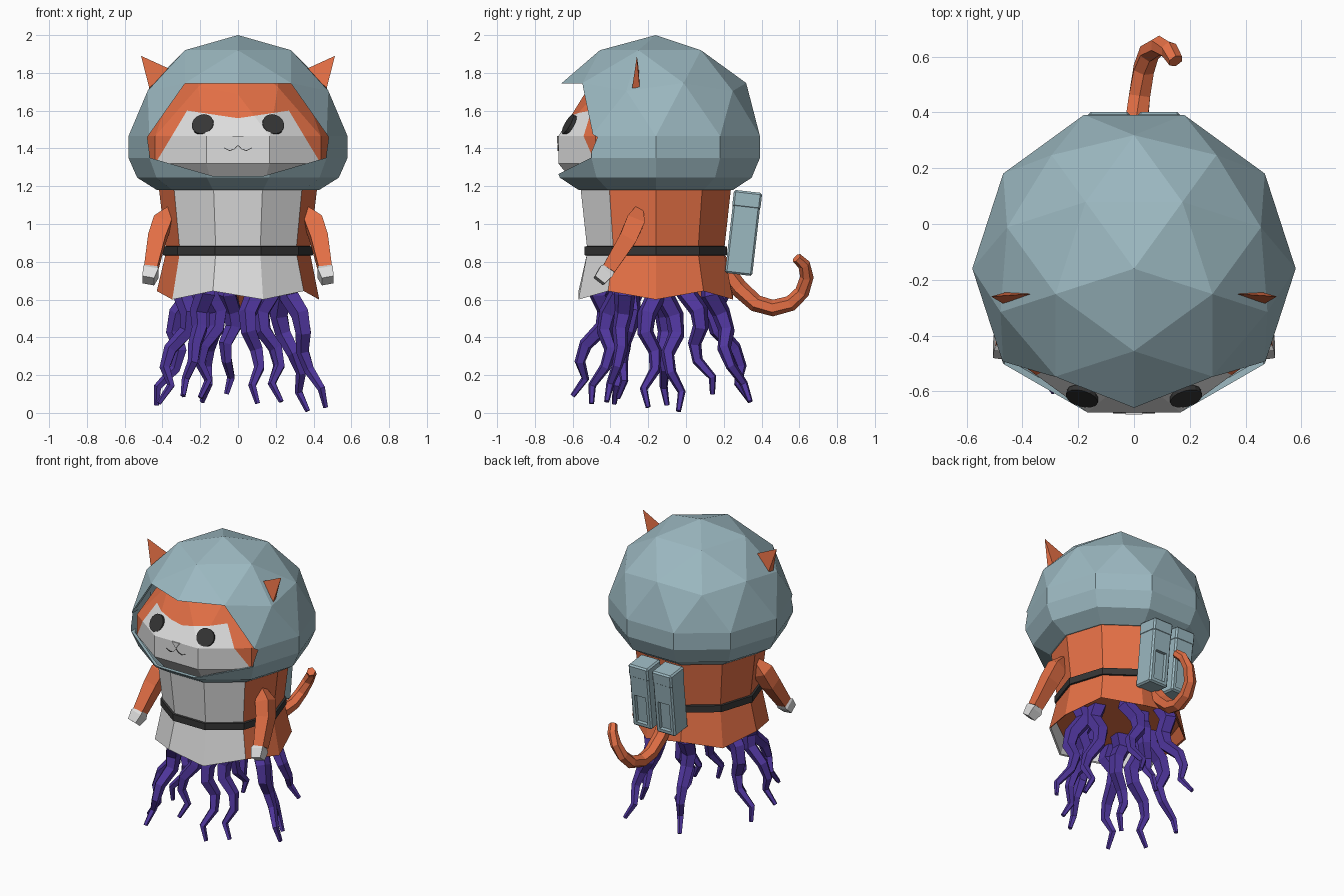
import bpy, bmesh, math, random
from mathutils import Vector, Matrix

cube = bpy.data.objects.get("Cube")
if cube:
    bpy.data.objects.remove(cube, do_unlink=True)

random.seed(4)
MID_Y = -0.16          # axis of the body and head


def material(name, rgb):
    m = bpy.data.materials.new(name)
    m.use_nodes = True
    m.diffuse_color = (*rgb, 1)
    m.node_tree.nodes["Principled BSDF"].inputs["Base Color"].default_value = (*rgb, 1)
    return m


STEEL = material("blue grey", (0.33, 0.48, 0.53))
ORANGE = material("orange fur", (0.77, 0.16, 0.06))
WHITE = material("white fur", (0.73, 0.73, 0.73))
PURPLE = material("purple", (0.08, 0.037, 0.34))
DARK = material("charcoal", (0.035, 0.035, 0.035))


def finish(bm, name, *mats):
    bmesh.ops.recalc_face_normals(bm, faces=bm.faces[:])
    me = bpy.data.meshes.new(name)
    bm.to_mesh(me)
    bm.free()
    ob = bpy.data.objects.new(name, me)
    bpy.context.collection.objects.link(ob)
    for m in mats:
        me.materials.append(m)
    return ob


def loft(bm, rings):
    """Skin a list of point rings and cap both ends."""
    vs = [[bm.verts.new(p) for p in r] for r in rings]
    n = len(vs[0])
    for a, b in zip(vs, vs[1:]):
        for i in range(n):
            j = (i + 1) % n
            bm.faces.new((a[i], a[j], b[j], b[i]))
    bm.faces.new(vs[0])
    bm.faces.new(vs[-1])


def tube(name, pts, radii, sides, mat):
    pts = [Vector(p) for p in pts]
    rings = []
    for i, p in enumerate(pts):
        d = (pts[min(i + 1, len(pts) - 1)] - pts[max(i - 1, 0)]).normalized()
        u = (Vector((1, 0, 0)) - d * d.x).normalized()
        v = d.cross(u)
        angles = [math.tau * (k + 0.5) / sides for k in range(sides)]
        rings.append([p + (u * math.cos(a) + v * math.sin(a)) * radii[i] for a in angles])
    bm = bmesh.new()
    loft(bm, rings)
    return finish(bm, name, mat)


def prism(name, outline, y0, y1, mat):
    """Extrude an x-z outline along y."""
    bm = bmesh.new()
    loft(bm, [[(x, y, z) for x, z in outline] for y in (y0, y1)])
    return finish(bm, name, mat)


def dome(radius, height, crown, rings):
    """Faceted half ball, pinched by crown above, with a stepped rim below its equator."""
    bm = bmesh.new()
    bmesh.ops.create_icosphere(bm, subdivisions=2, radius=1)
    bmesh.ops.delete(bm, geom=[v for v in bm.verts if v.co.z < -0.01], context="VERTS")
    bmesh.ops.rotate(bm, verts=bm.verts[:], matrix=Matrix.Rotation(-math.pi / 2, 3, "Z"))
    for v in bm.verts:
        r = radius * (crown if v.co.z > 0.1 else 1)
        v.co = (v.co.x * r, v.co.y * r, 1.465 + v.co.z * height)
    edges = [e for e in bm.edges if e.is_boundary]
    last = 1
    for z, s in rings:
        new = bmesh.ops.extrude_edge_only(bm, edges=edges)["geom"]
        for v in (g for g in new if isinstance(g, bmesh.types.BMVert)):
            v.co = (v.co.x * s / last, v.co.y * s / last, z)
        edges = [g for g in new if isinstance(g, bmesh.types.BMEdge)]
        last = s
    bmesh.ops.contextual_create(bm, geom=edges)
    bmesh.ops.translate(bm, verts=bm.verts[:], vec=(0, MID_Y, 0))
    return bm


# Helmet shell with a peaked brim and a visor opening
bm = dome(0.58, 0.535, 0.97, [(1.35, 1), (1.245, 0.92), (1.18, 0.74)])
brim = min((v for v in bm.verts if v.co.z > 1.6), key=lambda v: v.co.y)
brim.co += Vector((0, -0.02, 0.02))
helmet = finish(bm, "helmet", STEEL)
half = [(0.28, 1.745), (0.48, 1.46), (0.465, 1.35), (0.13, 1.253)]
cutter = prism("visor_cutter", half + [(-x, z) for x, z in reversed(half)], -1.2, -0.35, STEEL)
cutter.hide_render = True
shell = helmet.modifiers.new("shell", "SOLIDIFY")
shell.thickness, shell.offset = 0.02, -1
opening = helmet.modifiers.new("opening", "BOOLEAN")
opening.object, opening.operation, opening.solver = cutter, "DIFFERENCE", "EXACT"
bpy.context.view_layer.objects.active = helmet
for name in ("shell", "opening"):
    bpy.ops.object.modifier_apply(modifier=name)
bpy.data.objects.remove(cutter, do_unlink=True)

# Head with a white face mask cut into it
bm = dome(0.542, 0.495, 0.78, [(1.32, 1), (1.225, 0.85)])
planes = [((0, 0, 0), (1, 0, 0))]
for s in (-1, 1):
    planes += [((0, 0, 1.56), (-0.15 * s, 0, 1)), ((0.27 * s, 0, 1.6), (s, 0, 0.6))]
for co, no in planes:
    bmesh.ops.bisect_plane(bm, geom=bm.verts[:] + bm.edges[:] + bm.faces[:],
                           plane_co=co, plane_no=no)
for f in bm.faces:
    c = f.calc_center_median()
    x = abs(c.x)
    mask = c.z < 1.56 + 0.15 * x and x < 0.27 + 0.6 * (1.6 - c.z)
    f.material_index = int(mask and c.y < -0.3)
head = finish(bm, "head", ORANGE, WHITE)

# Eyes, ears, arms and hands, on both sides
for s, side in ((1, "left"), (-1, "right")):
    bm = bmesh.new()
    facing = Vector((0.24 * s, -0.83, 0.48)).normalized()
    hit, spot, normal, _ = head.ray_cast(Vector((0.185 * s, -2, 1.525)), Vector((0, 1, 0)))
    turn = facing.to_track_quat("Z", "Y").to_matrix().to_4x4()
    bmesh.ops.create_cone(bm, cap_ends=True, segments=16, radius1=0.059, radius2=0.059,
                          depth=0.02, matrix=Matrix.Translation(spot) @ turn)
    finish(bm, side + "_eye", DARK)

    bm = bmesh.new()
    base = [(0.47, -0.285, 1.72), (0.36, -0.25, 1.82), (0.46, -0.245, 1.72)]
    tri = [bm.verts.new((x * s, y, z)) for x, y, z in base]
    tip = bm.verts.new((0.513 * s, -0.26, 1.89))
    bm.faces.new(tri)
    for i in range(3):
        bm.faces.new((tri[i], tri[(i + 1) % 3], tip))
    finish(bm, side + "_ear", ORANGE)

    tube(side + "_arm", [(0.355 * s, -0.25, 1.075), (0.4 * s, -0.27, 1.01),
                         (0.43 * s, -0.31, 0.92), (0.462 * s, -0.41, 0.76)],
         [0.03, 0.068, 0.065, 0.05], 4, ORANGE)
    tube(side + "_hand", [(0.455 * s, -0.4, 0.77), (0.462 * s, -0.425, 0.745),
                          (0.475 * s, -0.46, 0.7)], [0.04, 0.058, 0.045], 4, WHITE)

    # Thin mouth line
    arc = [(0, 1.42), (0.018, 1.4), (0.045, 1.39), (0.075, 1.405)]
    line = arc + [(x, z - 0.004) for x, z in reversed(arc)]
    prism(side + "_mouth", [(x * s, z) for x, z in line], -0.679, -0.67, DARK)

prism("nose", [(-0.03, 1.465), (0.03, 1.465), (0, 1.425)], -0.683, -0.65, WHITE)


def decagon(r, z, dip=0):
    pts = []
    for k in range(10):
        a = math.radians(18 + 36 * k)
        pts.append((r * math.sin(a), MID_Y - r * math.cos(a), z + dip * (k % 2)))
    return pts


# Body: ten-sided coat with a zigzag hem and a white front
bm = bmesh.new()
loft(bm, [decagon(0.39, 0.7), decagon(0.42, 0.605, 0.045), decagon(0.43, 0.6, 0.045),
          decagon(0.38, 0.855), decagon(0.42, 1.2)])
for f in bm.faces:
    c = f.calc_center_median()
    front = abs(c.x) < MID_Y - c.y and len(f.verts) == 4
    f.material_index = int(front)
finish(bm, "body", ORANGE, WHITE)

bm = bmesh.new()
loft(bm, [decagon(0.37, 0.83), decagon(0.396, 0.835), decagon(0.396, 0.88), decagon(0.37, 0.885)])
finish(bm, "belt", DARK)

# Tail
tube("tail", [(0, 0.17, 0.8), (0, 0.28, 0.66), (0.01, 0.37, 0.58), (0.02, 0.46, 0.555),
              (0.035, 0.555, 0.58), (0.055, 0.615, 0.64), (0.09, 0.64, 0.72),
              (0.125, 0.625, 0.785), (0.15, 0.585, 0.82)],
     [0.05, 0.048, 0.046, 0.044, 0.042, 0.039, 0.036, 0.033, 0.028], 6, ORANGE)


def block(bm, size, z):
    mat = Matrix.Translation((0, 0, z)) @ Matrix.Diagonal((*size, 1))
    bmesh.ops.create_cube(bm, size=1, matrix=mat)


# Twin back tanks: bevelled block, cap and a recessed slot
for s, side in ((1, "left"), (-1, "right")):
    bm = bmesh.new()
    block(bm, (0.145, 0.145, 0.435), -0.008)
    block(bm, (0.15, 0.15, 0.09), 0.172)
    bmesh.ops.bevel(bm, geom=bm.edges[:], offset=0.01, segments=1, affect="EDGES")
    back = max((f for f in bm.faces if f.normal.y > 0.9), key=lambda f: f.calc_area())
    bmesh.ops.inset_individual(bm, faces=[back], thickness=0.028)
    for v in back.verts:
        v.co.z = min(v.co.z, 0.0)
    slot = bmesh.ops.extrude_discrete_faces(bm, faces=[back])["faces"]
    for v in slot[0].verts:
        v.co.y -= 0.025
    tank = finish(bm, side + "_tank", STEEL)
    tank.location = (0.09 * s, 0.304, 0.957)
    tank.rotation_euler.x = math.radians(-6.6)

# Tentacles: wiggling tapered legs that splay out to these tips
TIPS = [(-0.43, -0.1, 0.04), (0.465, -0.2, 0.03), (-0.29, -0.6, 0.09), (0.105, -0.5, 0.05),
        (-0.2, -0.36, 0.08), (0.23, 0.34, 0.06), (-0.19, 0.34, 0.06), (-0.06, 0.14, 0.1),
        (0.23, -0.42, 0.06), (-0.42, -0.38, 0.05), (0.37, -0.04, 0.01)]
for n, tip in enumerate(TIPS):
    centre = Vector((0, MID_Y, 0.72))
    tip = Vector(tip)
    root = centre + (tip - centre) * 0.6
    root.z = 0.72
    pts = []
    for i in range(8):
        t = i / 7
        p = root.lerp(tip, t)
        flat = root.lerp(tip, t ** 1.5)
        wob = 0.032 * (1 if i % 4 < 2 else -1) * (0 < i < 7)
        a = n * 2.4 + random.uniform(-0.5, 0.5)
        pts.append((flat.x + wob * math.cos(a), flat.y + wob * math.sin(a), p.z))
    tube("tentacle_%d" % (n + 1), pts, [0.062 - 0.048 * (i / 7) ** 1.2 for i in range(8)], 5, PURPLE)
